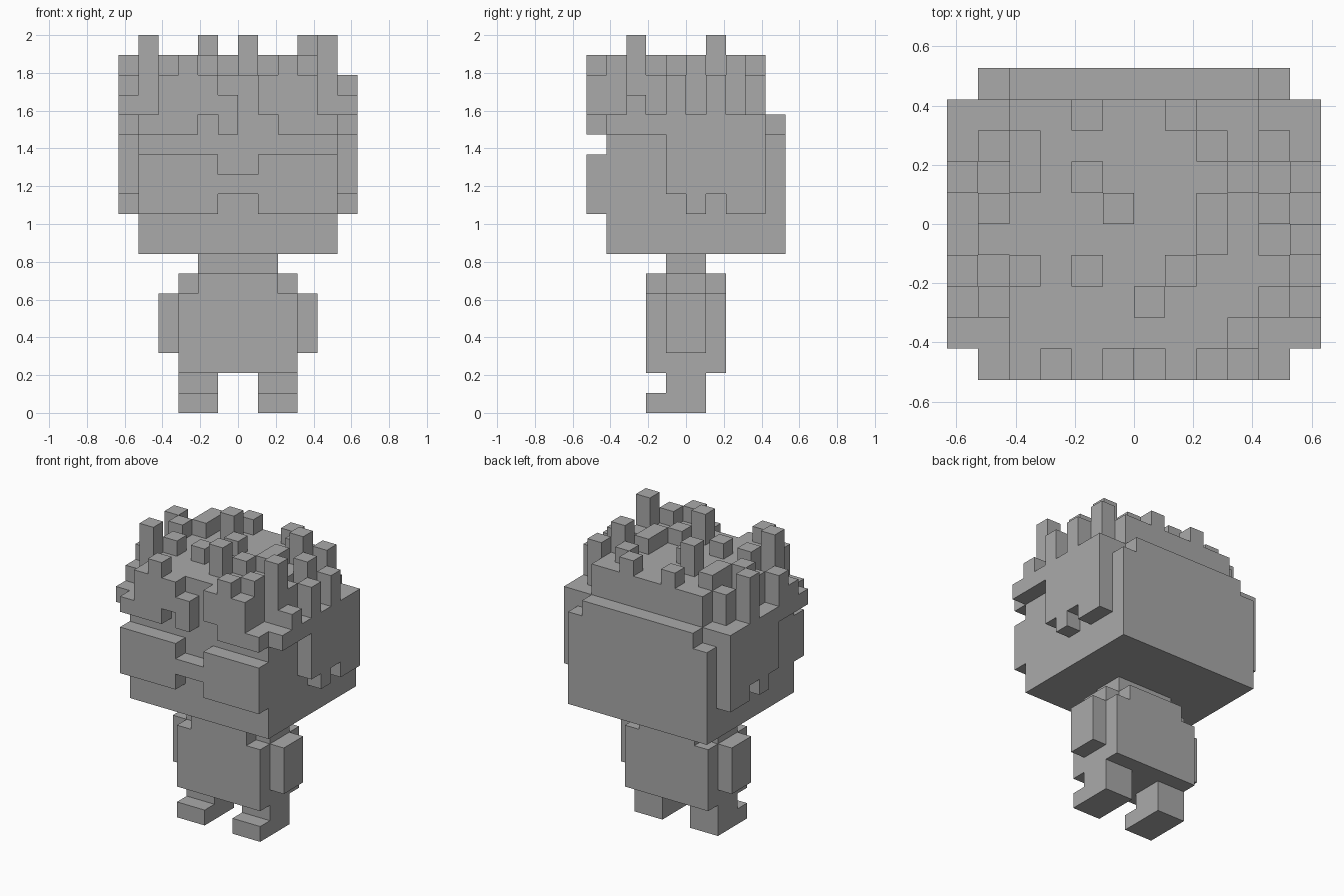
import bpy
import bmesh
from mathutils import Vector

U = 2 / 19  # one block

cube = bpy.data.objects.get("Cube")
if cube:
    bpy.data.objects.remove(cube, do_unlink=True)

grey = bpy.data.materials.new("plain_grey")
grey.use_nodes = True
tone = (0.4, 0.4, 0.4, 1)
grey.diffuse_color = tone
grey.node_tree.nodes["Principled BSDF"].inputs["Base Color"].default_value = tone


def fill(x0, x1, y0, y1, z0, z1):
    """All block cells inside a box."""
    return {(x, y, z) for x in range(x0, x1) for y in range(y0, y1) for z in range(z0, z1)}


def mirrored(cells):
    return cells | {(-x - 1, y, z) for x, y, z in cells}


def build(name, cells):
    """Mesh the outer skin of a set of cells and merge flat areas."""
    bm = bmesh.new()
    for cell in cells:
        centre = Vector(cell) + Vector((0.5, 0.5, 0.5))
        for axis in range(3):
            for side in (-1, 1):
                near = list(cell)
                near[axis] += side
                if tuple(near) in cells:
                    continue
                n, a, b = Vector(), Vector(), Vector()
                n[axis] = side / 2
                a[(axis + 1) % 3] = 0.5
                b[(axis + 2) % 3] = side / 2
                ring = (-a - b, a - b, a + b, b - a)
                bm.faces.new([bm.verts.new((centre + n + c) * U) for c in ring])
    bmesh.ops.remove_doubles(bm, verts=bm.verts, dist=U / 100)
    bmesh.ops.dissolve_limit(bm, angle_limit=0.01, verts=bm.verts, edges=bm.edges)
    mesh = bpy.data.meshes.new(name)
    bm.to_mesh(mesh)
    bm.free()
    mesh.materials.append(grey)
    obj = bpy.data.objects.new(name, mesh)
    bpy.context.collection.objects.link(obj)


# Legs with feet pointing forward
leg = fill(1, 3, -1, 1, 0, 2) | fill(1, 3, -2, -1, 0, 1)
build("left_leg", leg)
build("right_leg", mirrored(leg) - leg)

# Torso with stepped shoulders, and the neck
build("torso", fill(-3, 3, -2, 2, 2, 6) | fill(-2, 2, -2, 2, 6, 7) | fill(-3, 3, -1, 1, 6, 7))
build("neck", fill(-2, 2, -1, 1, 7, 8))

# Arms
arm = fill(3, 4, -1, 1, 3, 6)
build("left_arm", arm)
build("right_arm", mirrored(arm) - arm)

# Head and the raised band across the lower face
build("head", fill(-5, 5, -4, 5, 8, 14))
build("face_band", mirrored(fill(1, 5, -5, -4, 10, 13)) | fill(-1, 1, -5, -4, 11, 12))

# Hair: cap, crown and back edge
hair = fill(-6, 6, -4, 4, 14, 15) | fill(-4, 4, -4, 4, 15, 17) | fill(-4, 4, 4, 5, 14, 15)

# Hair: side locks with ragged lower ends
lock = fill(5, 6, -1, 4, 11, 14) | fill(5, 6, 0, 1, 10, 11) | fill(5, 6, 2, 4, 10, 11)
hair |= mirrored(lock)

# Hair: fringe strands as (x, bottom, top)
for x, low, high in ((-5, 14, 15), (-4, 14, 17), (-3, 14, 18), (-2, 15, 17), (-1, 14, 16),
                     (1, 15, 17), (2, 14, 18), (3, 14, 17), (4, 14, 15)):
    hair |= fill(x, x + 1, -5, -4, low, high)

# Hair: upright tufts grouped by the height of their tips
tufts = {
    16: ((-6, -3), (5, -3)),
    17: ((-6, -2), (5, -1), (5, 1), (-5, 2), (-5, -1), (4, -2)),
    18: ((-6, 1), (-5, 0), (-4, 1), (-4, 2), (4, 0), (4, 2), (-4, -2), (-2, -2),
         (1, -2), (3, -4), (2, -1), (2, 0), (-1, 0), (-2, 3), (1, 3), (2, 2)),
    19: ((-5, -3), (0, -3), (4, -3), (-2, 1), (3, 1)),
}
for tip, spots in tufts.items():
    for x, y in spots:
        hair |= fill(x, x + 1, y, y + 1, 15, tip)
build("hair", hair)
